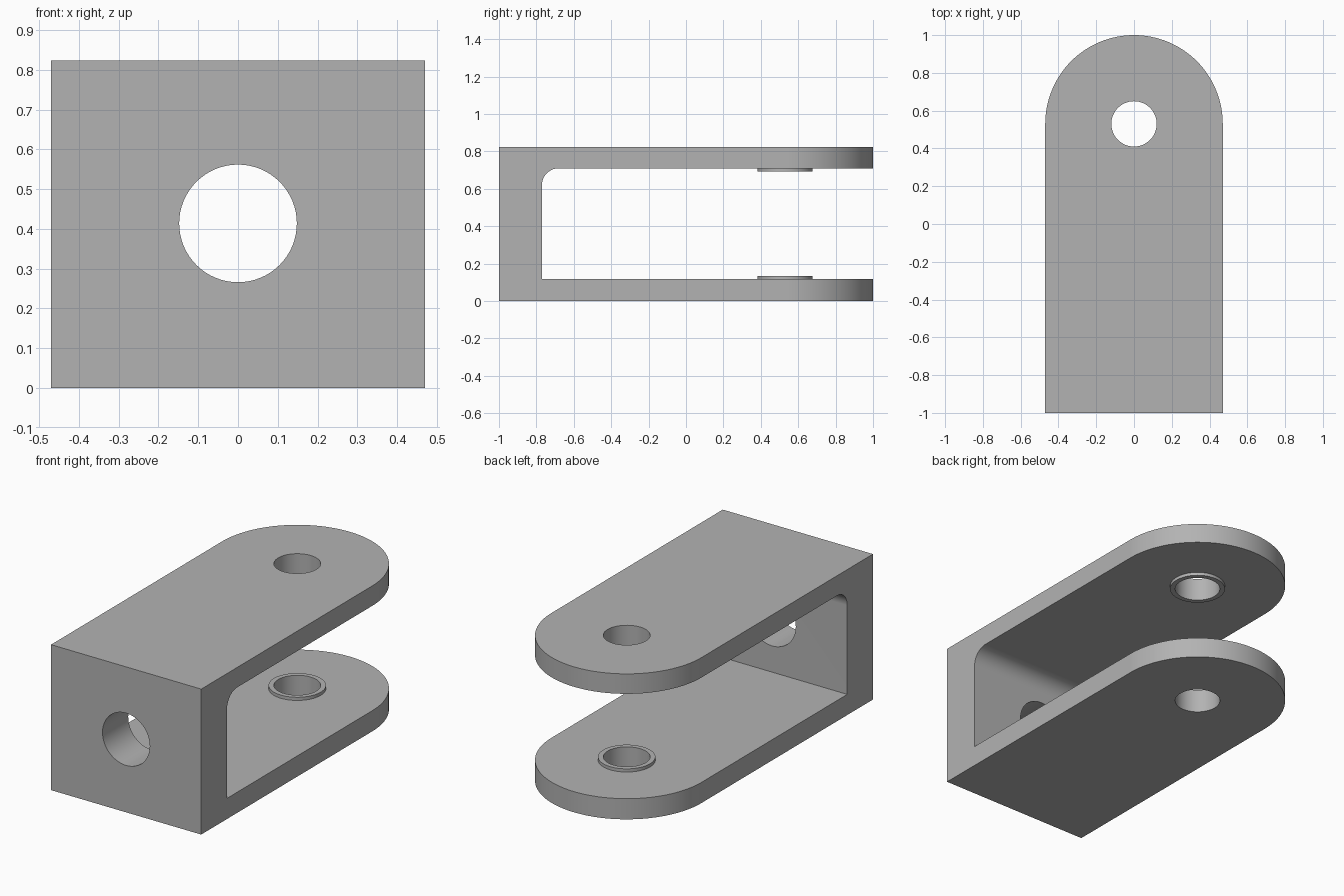
import bpy
import bmesh
from math import sin, cos, pi, radians
from mathutils import Vector

cube = bpy.data.objects.get("Cube")
if cube:
    bpy.data.objects.remove(cube, do_unlink=True)

HALF_W, HEIGHT = 0.47, 0.823
LOW, HIGH = 0.117, 0.71        # inner faces of the two arms
WALL_Y, FILLET = -0.77, 0.09
PIN_Y = 0.53
PIN_R, BOSS_R, BOSS_H = 0.12, 0.147, 0.018
BORE_R = 0.148

grey = bpy.data.materials.new("plain grey")
grey.use_nodes = True
grey.diffuse_color = (0.45, 0.45, 0.45, 1)
grey.node_tree.nodes["Principled BSDF"].inputs["Base Color"].default_value = grey.diffuse_color


def arc(cx, cy, r, start, end, steps):
    angles = [start + (end - start) * i / steps for i in range(steps + 1)]
    return [(cx + r * cos(a), cy + r * sin(a)) for a in angles]


def prism(name, outline, place, depth):
    """Extrude a 2D outline; place maps each outline point into space."""
    bm = bmesh.new()
    face = bm.faces.new([bm.verts.new(place(a, b)) for a, b in outline])
    new = bmesh.ops.extrude_face_region(bm, geom=[face])["geom"]
    verts = [g for g in new if isinstance(g, bmesh.types.BMVert)]
    bmesh.ops.translate(bm, verts=verts, vec=Vector(depth))
    bmesh.ops.recalc_face_normals(bm, faces=bm.faces)
    mesh = bpy.data.meshes.new(name)
    bm.to_mesh(mesh)
    bm.free()
    mesh.materials.append(grey)
    obj = bpy.data.objects.new(name, mesh)
    bpy.context.collection.objects.link(obj)
    return obj


def flat(z):
    return lambda x, y: (x, y, z)


def disc(name, radius, z, height):
    return prism(name, arc(0, PIN_Y, radius, 0, 2 * pi, 64)[:-1], flat(z), (0, 0, height))


def combine(obj, other, operation):
    mod = obj.modifiers.new(operation, 'BOOLEAN')
    mod.operation, mod.solver, mod.object = operation, 'EXACT', other
    bpy.context.view_layer.objects.active = obj
    bpy.ops.object.modifier_apply(modifier=mod.name)
    bpy.data.objects.remove(other, do_unlink=True)


# Solid body: square at the front, rounded at the back
outline = [(-HALF_W, -1), (HALF_W, -1)] + arc(0, PIN_Y, HALF_W, 0, pi, 64)
clevis = prism("clevis_bracket", outline, flat(0), (0, 0, HEIGHT))

# Slot between the arms, filleted only at its upper inner corner
slot = [(WALL_Y, LOW), (1.2, LOW), (1.2, HIGH)]
slot += arc(WALL_Y + FILLET, HIGH - FILLET, FILLET, pi / 2, pi, 16)
combine(clevis, prism("slot_cutter", slot, lambda y, z: (-1, y, z), (2, 0, 0)), 'DIFFERENCE')

# Raised bosses on the inner faces of the arms
for z in (LOW - 0.03, HIGH - BOSS_H):
    combine(clevis, disc("boss", BOSS_R, z, BOSS_H + 0.03), 'UNION')

# Pin hole through both arms
combine(clevis, disc("pin_cutter", PIN_R, -0.1, HEIGHT + 0.2), 'DIFFERENCE')

# Bore through the front wall
bore = arc(0, HEIGHT / 2 + 0.002, BORE_R, 0, 2 * pi, 64)[:-1]
combine(clevis, prism("bore_cutter", bore, lambda x, z: (x, -1.1, z), (0, 0.5, 0)), 'DIFFERENCE')

# Smooth the curved walls and keep the flat faces flat
bpy.ops.object.select_all(action='DESELECT')
clevis.select_set(True)
bpy.context.view_layer.objects.active = clevis
bpy.ops.object.shade_smooth_by_angle(angle=radians(30))
normals = clevis.modifiers.new("flat_face_normals", 'WEIGHTED_NORMAL')
normals.keep_sharp = True
